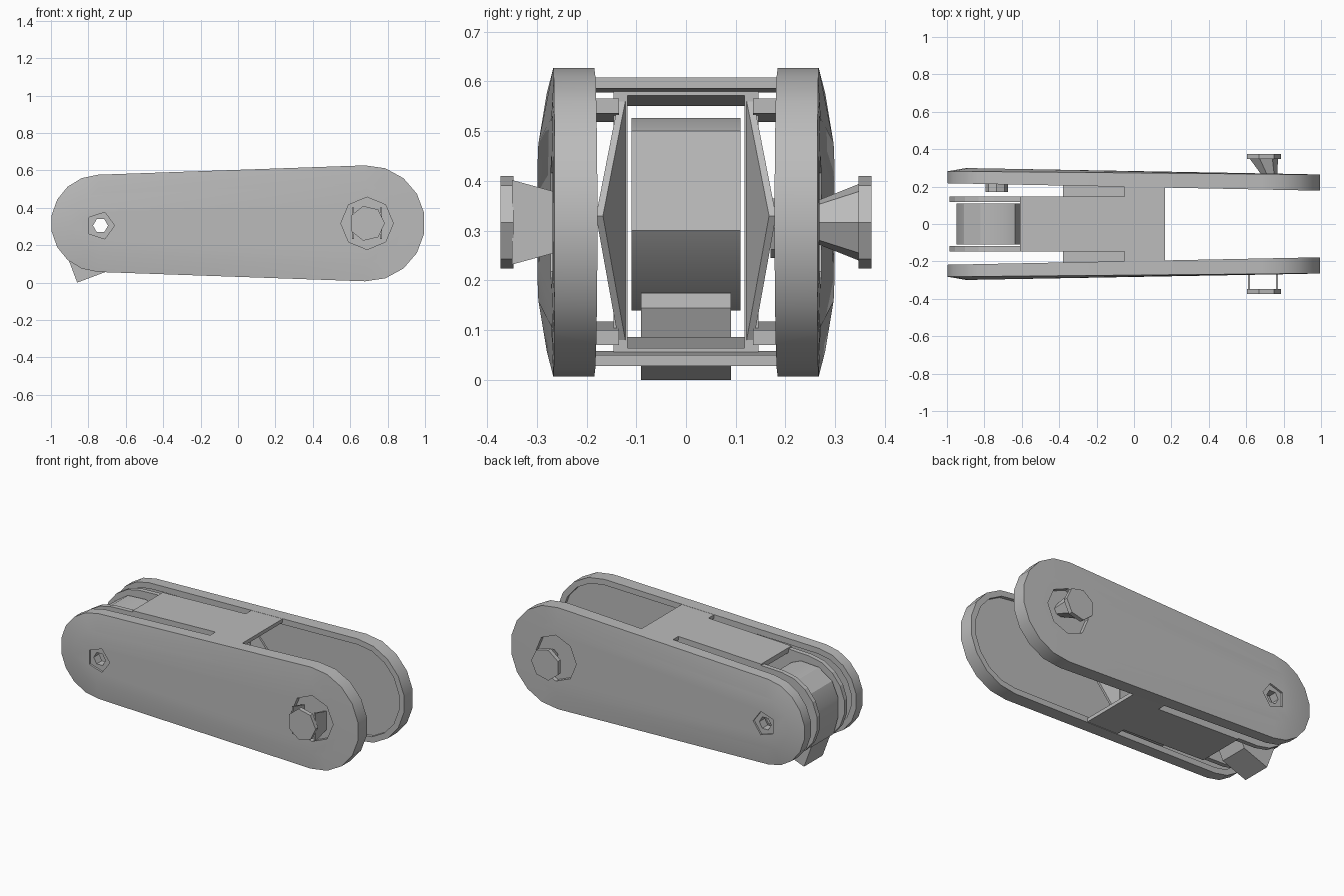
import bpy, bmesh, math

if "Cube" in bpy.data.objects:
    bpy.data.objects.remove(bpy.data.objects["Cube"])

grey = bpy.data.materials.new("plain_grey")
grey.use_nodes = True
grey.diffuse_color = (0.5, 0.5, 0.5, 1)
grey.node_tree.nodes["Principled BSDF"].inputs["Base Color"].default_value = (0.5, 0.5, 0.5, 1)

SIDES = (("back", 1), ("front", -1))
PIVOT = (-0.735, 0.305)
PIN = (0.69, 0.317)


def loft(name, loops):
    """Skin a row of matching closed loops and cap both ends."""
    bm = bmesh.new()
    rings = [[bm.verts.new(p) for p in loop] for loop in loops]
    n = len(rings[0])
    for a, b in zip(rings, rings[1:]):
        for i in range(n):
            j = (i + 1) % n
            bm.faces.new((a[i], a[j], b[j], b[i]))
    bm.faces.new(rings[0])
    bm.faces.new(rings[-1])
    bmesh.ops.recalc_face_normals(bm, faces=bm.faces)
    mesh = bpy.data.meshes.new(name)
    bm.to_mesh(mesh)
    bm.free()
    mesh.materials.append(grey)
    obj = bpy.data.objects.new(name, mesh)
    bpy.context.collection.objects.link(obj)
    return obj


def prism(name, profile, y0, y1):
    """Extrude an xz profile along y."""
    return loft(name, [[(x, y, z) for x, z in profile] for y in (y0, y1)])


def circle(centre, r, n=8):
    return [(centre[0] + r * math.cos(math.tau * i / n),
             centre[1] + r * math.sin(math.tau * i / n)) for i in range(n)]


def arc(cx, cz, r, start, end, n=9):
    angles = [math.radians(start + (end - start) * i / n) for i in range(n + 1)]
    return [(cx + r * math.cos(a), cz + r * math.sin(a)) for a in angles]


def outline(inset=0):
    """Tapered link shape with two round ends."""
    return (arc(0.69, 0.317, 0.31 - inset, -92, 92)
            + arc(-0.74, 0.317, 0.26 - inset, 92, 268))


def cut(obj, profile, y0, y1):
    cutter = prism("cutter", profile, y0, y1)
    cutter.hide_render = True
    mod = obj.modifiers.new("cut", "BOOLEAN")
    mod.object = cutter
    mod.operation = "DIFFERENCE"
    mod.solver = "EXACT"
    bpy.context.view_layer.objects.active = obj
    bpy.ops.object.modifier_apply(modifier=mod.name)
    bpy.data.objects.remove(cutter)


def smooth(obj):
    bpy.ops.object.select_all(action="DESELECT")
    obj.select_set(True)
    bpy.context.view_layer.objects.active = obj
    bpy.ops.object.shade_smooth_by_angle(angle=math.radians(30))


def top(x):
    return 0.602 + 0.035 * x


def bottom(x):
    return 0.034 - 0.036 * x


def slab(name, x0, x1, y0, y1, edge, near, far):
    """Piece between two depths from the sloping top or bottom edge."""
    prism(name, [(x0, edge(x0) + near), (x1, edge(x1) + near),
                 (x1, edge(x1) + far), (x0, edge(x0) + far)], y0, y1)


def inner(x):
    return 0.198 - 0.02 * x


def outer(x):
    return 0.283 - 0.018 * x


for side, s in SIDES:
    # Side plate: recessed inside, gently domed outside
    def ring(inset, y):
        return [(x, s * y(x), z) for x, z in outline(inset)]

    plate = loft(side + "_side_plate", [
        ring(0.035, lambda x: inner(x) + 0.02),
        ring(0.035, inner),
        ring(0, inner),
        ring(0, lambda x: outer(x) - 0.01 + 0.009 * x),
        ring(0.10, outer)])
    cut(plate, circle(PIVOT, 0.04, 6), s * 0.15, s * 0.4)
    cut(plate, circle(PIVOT, 0.075, 5), s * 0.285, s * 0.4)
    cut(plate, circle(PIN, 0.14), s * 0.245, s * 0.4)
    smooth(plate)

    # Inner wall of the tongue
    wall = prism(side + "_tongue_wall",
                 arc(-0.74, 0.317, 0.25, 92, 268) + [(0, 0.045), (0, 0.595)],
                 s * 0.118, s * 0.146)
    cut(wall, circle(PIVOT, 0.04, 6), s * 0.05, s * 0.2)

    # Triangular web from the tongue wall out to the side plate
    loft(side + "_web", [
        [(0, s * y, 0.08), (0.14, s * (y + 0.045), 0.33), (0, s * y, 0.56)]
        for y in (0.122, 0.136)])

    # Sunken slot floors
    for level, edge, d in (("upper", top, -1), ("lower", bottom, 1)):
        slab(f"{side}_{level}_slot_floor", -0.38, 0.1, s * 0.135, s * 0.225,
             edge, d * 0.04, d * 0.07)

    # Flared pin head
    prism(side + "_pin_cap", circle(PIN, 0.095, 7), s * 0.347, s * 0.373)
    if s > 0:
        loft("back_pin_neck", [
            [(x + shift, y, z) for x, z in circle(PIN, r, 7)]
            for r, y, shift in ((0.035, 0.24, 0.04), (0.08, 0.35, 0))])
    else:
        for i, x in enumerate((0.615, 0.765)):
            loft(f"front_pin_strut_{i + 1}", [
                [(x - 0.005, y, PIN[1] - h), (x + 0.005, y, PIN[1] - h),
                 (x + 0.005, y, PIN[1] + h), (x - 0.005, y, PIN[1] + h)]
                for y, h in ((-0.24, 0.055), (-0.35, 0.085))])

# Decks joining the plates, with the tongue running between the slots
for level, edge, d in (("top", top, -1), ("bottom", bottom, 1)):
    slab(level + "_tongue_deck", -0.61, 0, -0.146, 0.146, edge, 0, d * 0.03)
    slab(level + "_bridge", -0.05, 0.165, -0.215, 0.215, edge, 0, d * 0.022)

# Rounded block in the tongue with a tail hooking below
block = prism("pivot_block", [
    (-0.605, 0.30), (-0.635, 0.50), (-0.70, 0.527), (-0.82, 0.52),
    (-0.91, 0.46), (-0.95, 0.37), (-0.95, 0.25), (-0.92, 0.14),
    (-0.78, 0.14), (-0.70, 0.18)], -0.11, 0.11)
cut(block, circle(PIVOT, 0.04, 6), -0.2, 0.2)
smooth(block)
prism("block_tail", [(-0.92, 0.16), (-0.86, 0), (-0.70, 0.06),
                     (-0.66, 0.145), (-0.70, 0.175)], -0.09, 0.09)

# Bushing between tongue and back plate
bushing = prism("pivot_bushing", circle(PIVOT, 0.06), 0.17, 0.222)
cut(bushing, circle(PIVOT, 0.04, 6), 0.1, 0.3)
